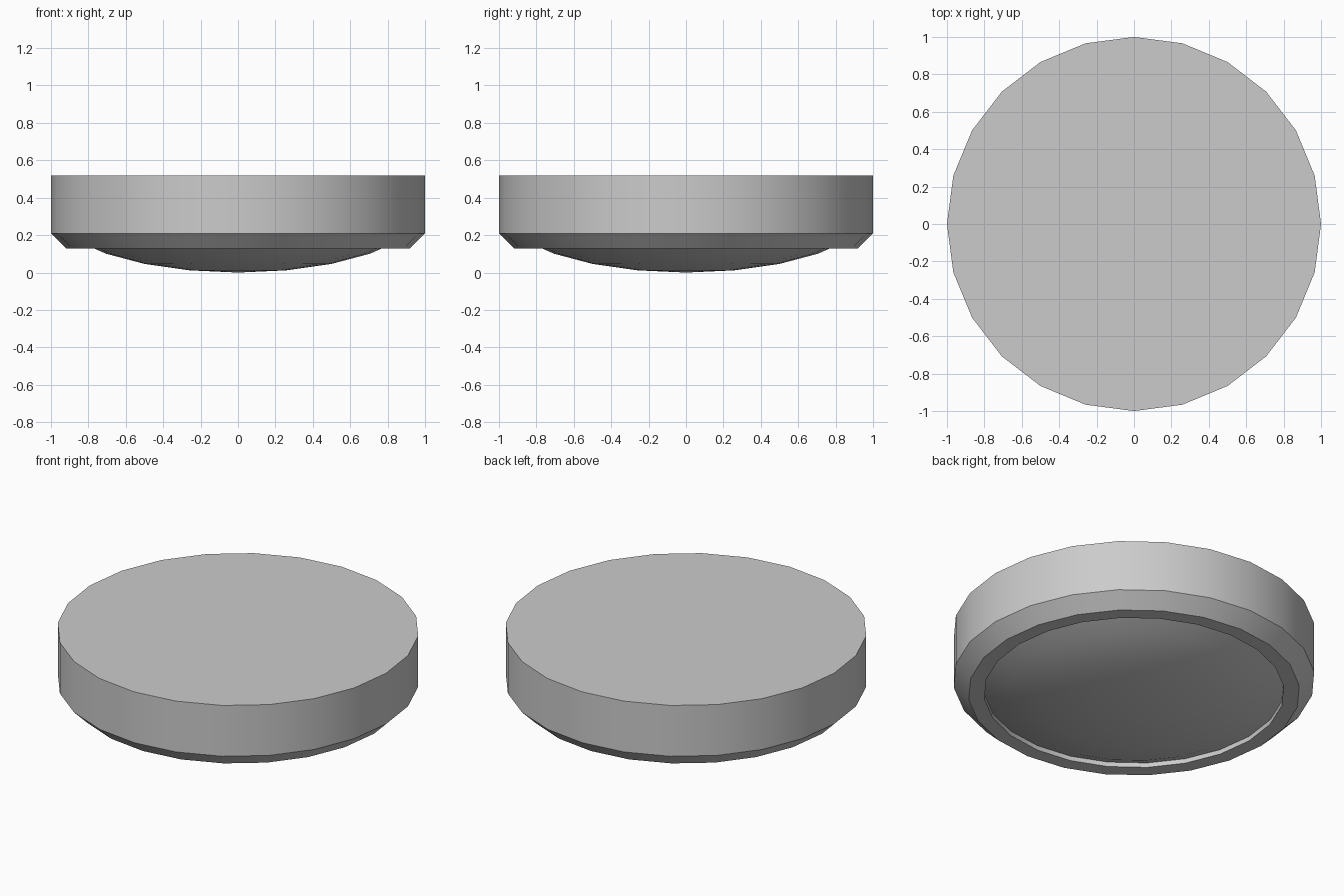
import bpy, bmesh, math

if "Cube" in bpy.data.objects:
    bpy.data.objects.remove(bpy.data.objects["Cube"])

SIDES = 24


def lathe(name, profile):
    """Revolve (radius, z) points around z; a zero radius makes a pole, other ends are capped."""
    bm = bmesh.new()
    rings = []
    for r, z in profile:
        if r == 0:
            rings.append([bm.verts.new((0, 0, z))] * SIDES)
        else:
            rings.append([bm.verts.new((r * math.cos(math.tau * i / SIDES),
                                        r * math.sin(math.tau * i / SIDES), z))
                          for i in range(SIDES)])
    for a, b in zip(rings, rings[1:]):
        for i in range(SIDES):
            j = (i + 1) % SIDES
            bm.faces.new(list(dict.fromkeys((a[i], a[j], b[j], b[i]))))
    for end, (r, z) in ((rings[0], profile[0]), (rings[-1], profile[-1])):
        if r:
            bm.faces.new(end)
    bmesh.ops.recalc_face_normals(bm, faces=bm.faces)
    mesh = bpy.data.meshes.new(name)
    bm.to_mesh(mesh)
    bm.free()
    obj = bpy.data.objects.new(name, mesh)
    bpy.context.collection.objects.link(obj)
    bpy.ops.object.select_all(action='DESELECT')
    obj.select_set(True)
    bpy.context.view_layer.objects.active = obj
    bpy.ops.object.shade_smooth_by_angle(angle=math.radians(30))
    return obj


# Housing: flat top, straight side, chamfered lower edge, rim and recess
lathe("housing", [(1, 0.52), (1, 0.21), (0.917, 0.128), (0.83, 0.128), (0.83, 0.21)])

# Diffuser: shallow lower cap of a flattened sphere, its edge tucked into the housing
DEPTH = 0.345
lathe("diffuser", [(math.sin(math.radians(a)), DEPTH * (1 - math.cos(math.radians(a))))
                   for a in range(0, 61, 15)])
